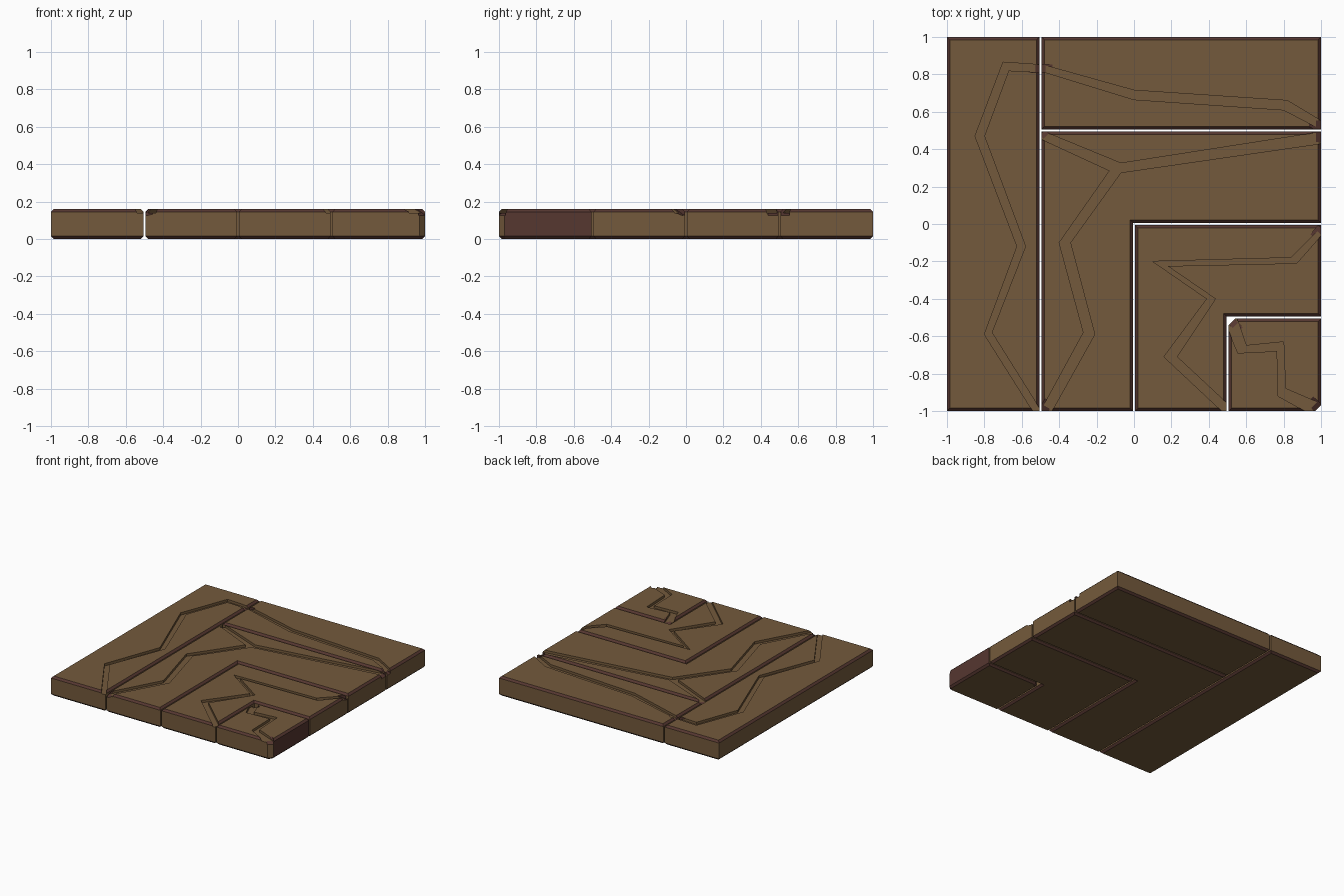
import bpy, bmesh, math
from mathutils import Matrix

if "Cube" in bpy.data.objects:
    bpy.data.objects.remove(bpy.data.objects["Cube"])

H, CHAMFER, GROOVE, G = 0.16, 0.015, 0.02, 0.006   # height, edge chamfer, crack depth, half gap


def material(name, rgb):
    m = bpy.data.materials.new(name)
    m.diffuse_color = (*rgb, 1)
    m.use_nodes = True
    m.node_tree.nodes["Principled BSDF"].inputs["Base Color"].default_value = m.diffuse_color
    return m


MATS = [material("brown_wood", (0.175, 0.102, 0.045)),
        material("dark_edge_wood", (0.092, 0.038, 0.030))]


def finish(name, bm):
    bmesh.ops.recalc_face_normals(bm, faces=bm.faces[:])
    me = bpy.data.meshes.new(name)
    bm.to_mesh(me)
    bm.free()
    for m in MATS:
        me.materials.append(m)
    ob = bpy.data.objects.new(name, me)
    bpy.context.collection.objects.link(ob)
    return ob


def prism(pts, z0, z1):
    bm = bmesh.new()
    face = bm.faces.new([bm.verts.new((x, y, z0)) for x, y in pts])
    ext = bmesh.ops.extrude_face_region(bm, geom=[face])
    for v in ext["geom"]:
        if isinstance(v, bmesh.types.BMVert):
            v.co.z = z1
    bmesh.ops.recalc_face_normals(bm, faces=bm.faces[:])
    return bm


def cut(ob, cutter):
    cutter.hide_render = True
    mod = ob.modifiers.new("cut", 'BOOLEAN')
    mod.operation, mod.solver, mod.object = 'DIFFERENCE', 'EXACT', cutter
    bpy.context.view_layer.objects.active = ob
    bpy.ops.object.modifier_apply(modifier=mod.name)
    bpy.data.objects.remove(cutter)


def notch(x, y, angle, width):
    """Shallow dark V cut where a crack runs out over the plank edge."""
    bm = bmesh.new()
    bmesh.ops.create_cube(bm, size=1)
    bm.transform(Matrix.Translation((x, y, H)) @ Matrix.Rotation(math.radians(angle), 4, 'Z')
                 @ Matrix.Diagonal((0.09, width, 0.05, 1)) @ Matrix.Rotation(math.pi / 4, 4, 'Y'))
    for f in bm.faces:
        f.material_index = 1
    return finish("notch_cutter", bm)


def plank(name, outline, crack, notches, dark_side=False):
    bm = prism(outline, 0, H)
    # chamfer the top and bottom rims
    rims = [e for e in bm.edges if abs(e.verts[0].co.z - e.verts[1].co.z) < 1e-5]
    bmesh.ops.bevel(bm, geom=rims, offset=CHAMFER, segments=1, affect='EDGES')
    bm.normal_update()
    for f in bm.faces:
        slanted = 0.2 < abs(f.normal.z) < 0.95
        f.material_index = int(slanted or (dark_side and f.normal.x > 0.9))
    ob = finish(name, bm)
    cut(ob, finish("crack_cutter", prism(crack, H - GROOVE, H + 0.1)))
    for n in notches:
        cut(ob, notch(*n))
    return ob


# long left plank
plank("left_plank", [(-1, -1), (-.5 - G, -1), (-.5 - G, 1), (-1, 1)],
      [(-.535, -1.01), (-.8, -.59), (-.625, -.12), (-.85, .47), (-.7, .865), (-.48, .85),
       (-.48, .81), (-.67, .82), (-.8, .47), (-.58, -.12), (-.76, -.58), (-.49, -1.01)],
      [(-.5, .83, 0, .04), (-.51, -1, 125, .05)])

# back plank
plank("back_plank", [(-.5 + G, .5 + G), (1, .5 + G), (1, 1), (-.5 + G, 1)],
      [(-.52, .86), (0, .715), (.82, .66), (1.02, .54), (1.02, .495), (.8, .61), (0, .665), (-.52, .825)],
      [(-.5, .832, 0, .04), (1, .53, 0, .045)])

# large L-shaped plank with a three-way crack
plank("large_corner_plank",
      [(-.5 + G, -1), (-G, -1), (-G, G), (1, G), (1, .5 - G), (-.5 + G, .5 - G)],
      [(-.52, .51), (-.07, .325), (1.02, .495), (1.02, .433), (-.07, .275), (-.34, -.1),
       (-.21, -.59), (-.45, -1.02), (-.51, -1.02), (-.27, -.58), (-.4, -.1), (-.13, .285), (-.52, .465)],
      [(1, .465, 0, .055), (-.49, .49, -45, .04), (-.485, -1, 60, .05)])

# small L-shaped plank
plank("small_corner_plank",
      [(G, -1), (.5 - G, -1), (.5 - G, -.5 + G), (1, -.5 + G), (1, -G), (G, -G)],
      [(1.02, 0), (.84, -.18), (.1, -.2), (.39, -.4), (.16, -.71), (.48, -1.01), (.52, -.98),
       (.23, -.71), (.435, -.4), (.18, -.225), (.87, -.21), (1.02, -.04)],
      [(1, -.02, 50, .04), (.49, -.99, 130, .04)])

# end block with two clipped corners and a dark right side
plank("end_block",
      [(.5 + G, -1), (.97, -1), (1, -.97), (1, -.5 - G), (.54, -.5 - G), (.5 + G, -.54)],
      [(.545, -.49), (.6, -.65), (.8, -.63), (.81, -.88), (1.02, -.97), (.95, -1.02),
       (.77, -.92), (.765, -.68), (.555, -.69), (.49, -.53)],
      [(.985, -.985, -45, .05), (.523, -.523, -45, .04)], dark_side=True)
